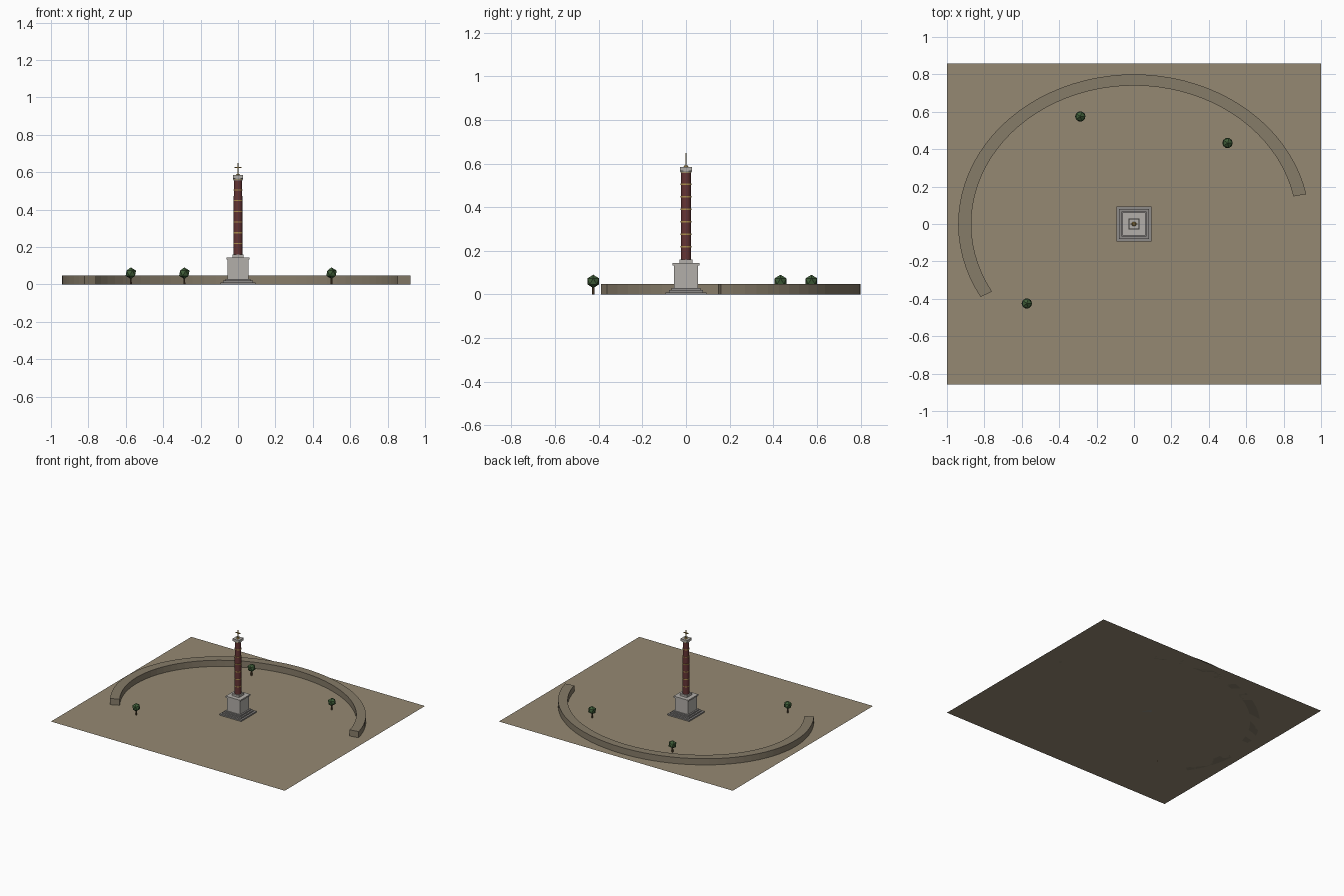
import bpy, bmesh, math

if "Cube" in bpy.data.objects:
    bpy.data.objects.remove(bpy.data.objects["Cube"])


def mat(name, rgb):
    m = bpy.data.materials.new(name)
    m.diffuse_color = (*rgb, 1)
    m.use_nodes = True
    m.node_tree.nodes["Principled BSDF"].inputs["Base Color"].default_value = m.diffuse_color
    return m


SAND = mat("sand", (0.30, 0.25, 0.17))
WALL = mat("wall_stone", (0.24, 0.20, 0.14))
STONE = mat("pale_stone", (0.45, 0.43, 0.40))
STEP = mat("step_stone", (0.27, 0.26, 0.25))
PORPHYRY = mat("dark_red", (0.13, 0.035, 0.035))
GOLD = mat("gold", (0.40, 0.26, 0.07))
LEAF = mat("leaf", (0.05, 0.11, 0.04))
BARK = mat("bark", (0.10, 0.06, 0.03))


def finish(name, bm, m):
    bmesh.ops.recalc_face_normals(bm, faces=bm.faces)
    me = bpy.data.meshes.new(name)
    bm.to_mesh(me)
    bm.free()
    me.materials.append(m)
    ob = bpy.data.objects.new(name, me)
    bpy.context.collection.objects.link(ob)
    return ob


def box(name, hx, hy, z0, z1, m):
    bm = bmesh.new()
    bmesh.ops.create_cube(bm, size=1)
    for v in bm.verts:
        v.co.x *= 2 * hx
        v.co.y *= 2 * hy
        v.co.z = z0 if v.co.z < 0 else z1
    return finish(name, bm, m)


def drum(name, r0, r1, z0, z1, m, n=20, x=0, y=0):
    bm = bmesh.new()
    bmesh.ops.create_cone(bm, cap_ends=True, segments=n, radius1=r0, radius2=r1, depth=z1 - z0)
    bmesh.ops.translate(bm, verts=bm.verts, vec=(x, y, (z0 + z1) / 2))
    ob = finish(name, bm, m)
    if n > 12:
        for p in ob.data.polygons:
            p.use_smooth = len(p.vertices) == 4
    return ob


# flat ground sheet
bm = bmesh.new()
bmesh.ops.create_grid(bm, x_segments=1, y_segments=1, size=1)
for v in bm.verts:
    v.co.y *= 0.857
finish("ground", bm, SAND)

# open elliptical wall swept from one end to the other
bm = bmesh.new()
N, A0, A1 = 48, math.radians(11.5), math.radians(209.2)
rings = []
for i in range(N + 1):
    a = A0 + (A1 - A0) * i / N
    c, s = math.cos(a), math.sin(a)
    rings.append([bm.verts.new((rx * c, ry * s, z)) for rx, ry, z in
                  ((0.94, 0.80, 0), (0.94, 0.80, 0.048), (0.87, 0.74, 0.048), (0.87, 0.74, 0))])
for p, q in zip(rings, rings[1:]):
    for k in range(4):
        j = (k + 1) % 4
        bm.faces.new((p[k], p[j], q[j], q[k]))
bm.faces.new(rings[0])
bm.faces.new(rings[-1])
finish("curved_wall", bm, WALL)

# stepped base
for i, h in enumerate((0.093, 0.079, 0.067)):
    box(f"step_{i + 1}", h, h, i * 0.01, (i + 1) * 0.01, STEP)

# pedestal
box("pedestal_body", 0.056, 0.056, 0.03, 0.133, STONE)
box("pedestal_cornice", 0.062, 0.062, 0.133, 0.144, STONE)
box("column_plinth", 0.030, 0.030, 0.144, 0.160, STONE)

# column shaft with gilt bands
drum("column_shaft", 0.0235, 0.0225, 0.160, 0.562, PORPHYRY)
for i in range(7):
    z = 0.219 + i * 0.0572
    drum(f"band_{i + 1}", 0.0250, 0.0250, z - 0.003, z + 0.003, GOLD)

# capital
drum("capital_bell", 0.023, 0.027, 0.556, 0.566, STONE)
box("capital_block", 0.028, 0.028, 0.566, 0.584, STONE)
drum("cross_foot", 0.012, 0.008, 0.584, 0.590, GOLD, 12)

# cross
box("cross_upright", 0.003, 0.003, 0.588, 0.648, GOLD)
box("cross_arm", 0.018, 0.003, 0.622, 0.628, GOLD)

# trees
for i, (x, y) in enumerate(((-0.287, 0.575), (0.50, 0.433), (-0.573, -0.425))):
    drum(f"tree_trunk_{i + 1}", 0.006, 0.005, 0, 0.04, BARK, 6, x, y)
    bm = bmesh.new()
    bmesh.ops.create_icosphere(bm, subdivisions=1, radius=0.031)
    bmesh.ops.translate(bm, verts=bm.verts, vec=(x, y, 0.060))
    finish(f"tree_crown_{i + 1}", bm, LEAF)
